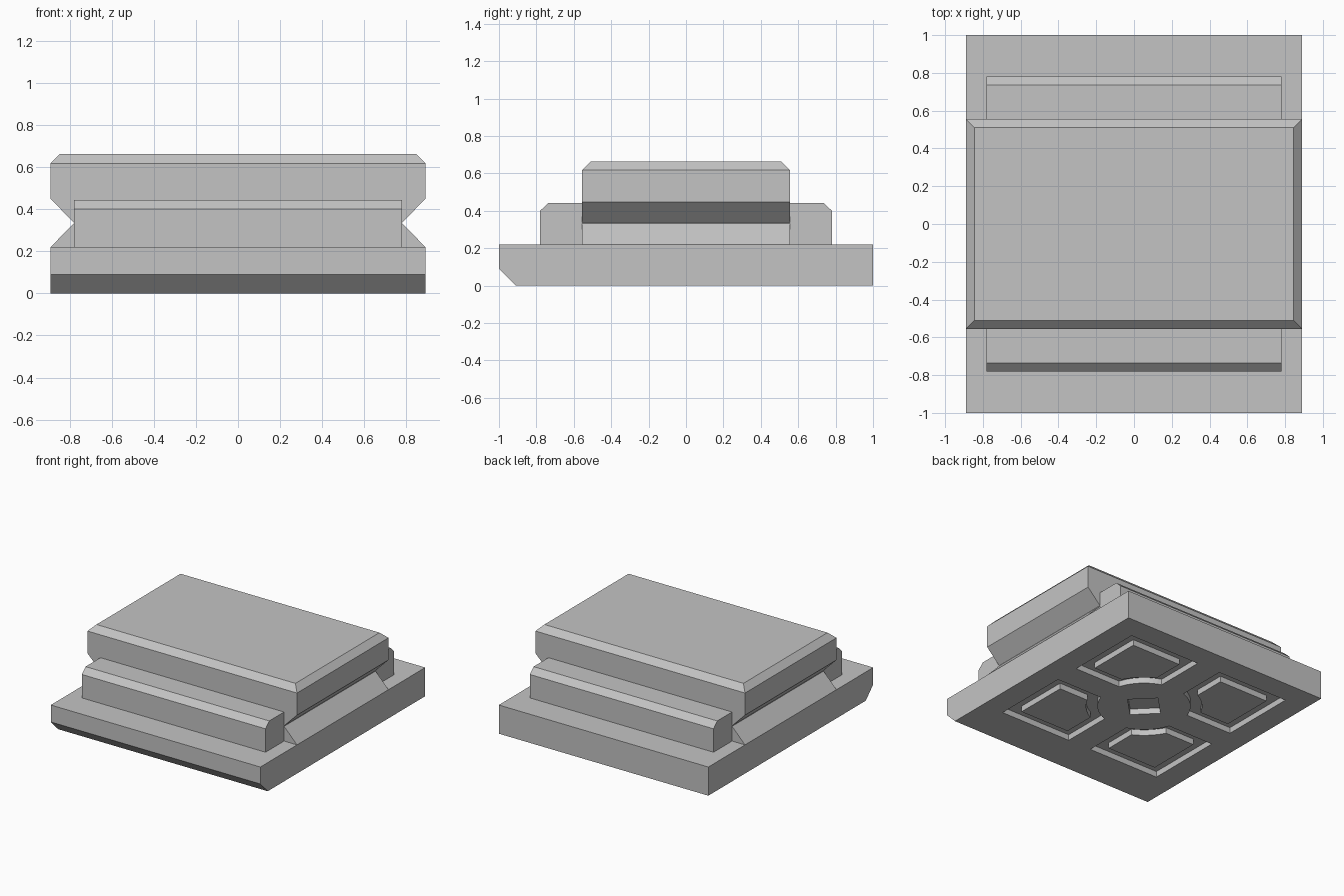
import bpy, bmesh, math
from mathutils import Matrix, Vector

old = bpy.data.objects.get("Cube")
if old:
    bpy.data.objects.remove(old, do_unlink=True)

grey = bpy.data.materials.new("mid grey")
grey.use_nodes = True
grey.diffuse_color = (0.55, 0.55, 0.55, 1)
grey.node_tree.nodes["Principled BSDF"].inputs["Base Color"].default_value = grey.diffuse_color


def finish(name, bm):
    bmesh.ops.recalc_face_normals(bm, faces=bm.faces)
    mesh = bpy.data.meshes.new(name)
    bm.to_mesh(mesh)
    bm.free()
    mesh.materials.append(grey)
    obj = bpy.data.objects.new(name, mesh)
    bpy.context.collection.objects.link(obj)
    return obj


def prism(profile, start, travel):
    """Extrude a closed profile, placed by the start function, along travel."""
    bm = bmesh.new()
    face = bm.faces.new([bm.verts.new(start(a, b)) for a, b in profile])
    new = bmesh.ops.extrude_face_region(bm, geom=[face], use_keep_orig=True)["geom"]
    bmesh.ops.translate(bm, vec=travel,
                        verts=[v for v in new if isinstance(v, bmesh.types.BMVert)])
    return bm


W, H = 0.89, 0.22          # half width and height of the base
SLOT_Y, DEPTH = 0.11, 0.045  # centre and depth of the underside grooves

# Base plate with a chamfered lower front edge
base = finish("base_plate", prism(
    [(-0.91, 0), (1, 0), (1, H), (-1, H), (-1, 0.09)],
    lambda y, z: (-W, y, z), (2 * W, 0, 0)))

# Middle block with chamfered top front and back edges
finish("middle_block", prism(
    [(-0.78, H), (0.78, H), (0.78, 0.4), (0.735, 0.443), (-0.735, 0.443), (-0.78, 0.4)],
    lambda y, z: (-0.78, y, z), (1.56, 0, 0)))

# Upper block with V-notched sides and a bevelled top rim
half = [(W, H), (0.778, 0.335), (W, 0.448), (W, 0.618)]
bm = prism(half + [(-x, z) for x, z in reversed(half)],
           lambda x, z: (x, -0.555, z), (0, 1.11, 0))
bm.normal_update()
top = max(bm.faces, key=lambda f: f.calc_center_median().z)
for v in bmesh.ops.extrude_face_region(bm, geom=[top])["geom"]:
    if isinstance(v, bmesh.types.BMVert):
        v.co += Vector((-math.copysign(0.045, v.co.x), -math.copysign(0.045, v.co.y), 0.045))
bmesh.ops.delete(bm, geom=[top], context='FACES_ONLY')
finish("upper_block", bm)


# Underside grooves: four square loops, each cut back around a central circle
def outline(lo, hi, radius, steps=10):
    first = math.asin(lo / radius)
    angles = [first + (math.pi / 2 - 2 * first) * i / steps for i in range(steps + 1)]
    return ([(radius * math.cos(a), radius * math.sin(a)) for a in angles]
            + [(lo, hi), (hi, hi), (hi, lo)])


cut = bmesh.new()
for sx in (-1, 1):
    for sy in (-1, 1):
        loops = [[cut.verts.new((sx * x, SLOT_Y + sy * y, z)) for x, y in points]
                 for points, z in ((outline(0.1, 0.71, 0.33), -0.1),
                                   (outline(0.1, 0.71, 0.33), DEPTH),
                                   (outline(0.19, 0.615, 0.41), DEPTH),
                                   (outline(0.19, 0.615, 0.41), -0.1))]
        n = len(loops[0])
        for a, b in zip(loops, loops[1:] + loops[:1]):
            for i in range(n):
                j = (i + 1) % n
                cut.faces.new((a[i], a[j], b[j], b[i]))

# Central diamond socket
bmesh.ops.create_cube(cut, size=1, matrix=Matrix.Translation((0, SLOT_Y, DEPTH - 0.1))
                      @ Matrix.Rotation(math.pi / 4, 4, 'Z')
                      @ Matrix.Diagonal((0.215, 0.215, 0.2, 1)))
cutter = finish("groove_cutter", cut)
cutter.hide_render = True

mod = base.modifiers.new("grooves", 'BOOLEAN')
mod.operation = 'DIFFERENCE'
mod.solver = 'EXACT'
mod.object = cutter
bpy.context.view_layer.objects.active = base
bpy.ops.object.modifier_apply(modifier=mod.name)
bpy.data.objects.remove(cutter, do_unlink=True)
